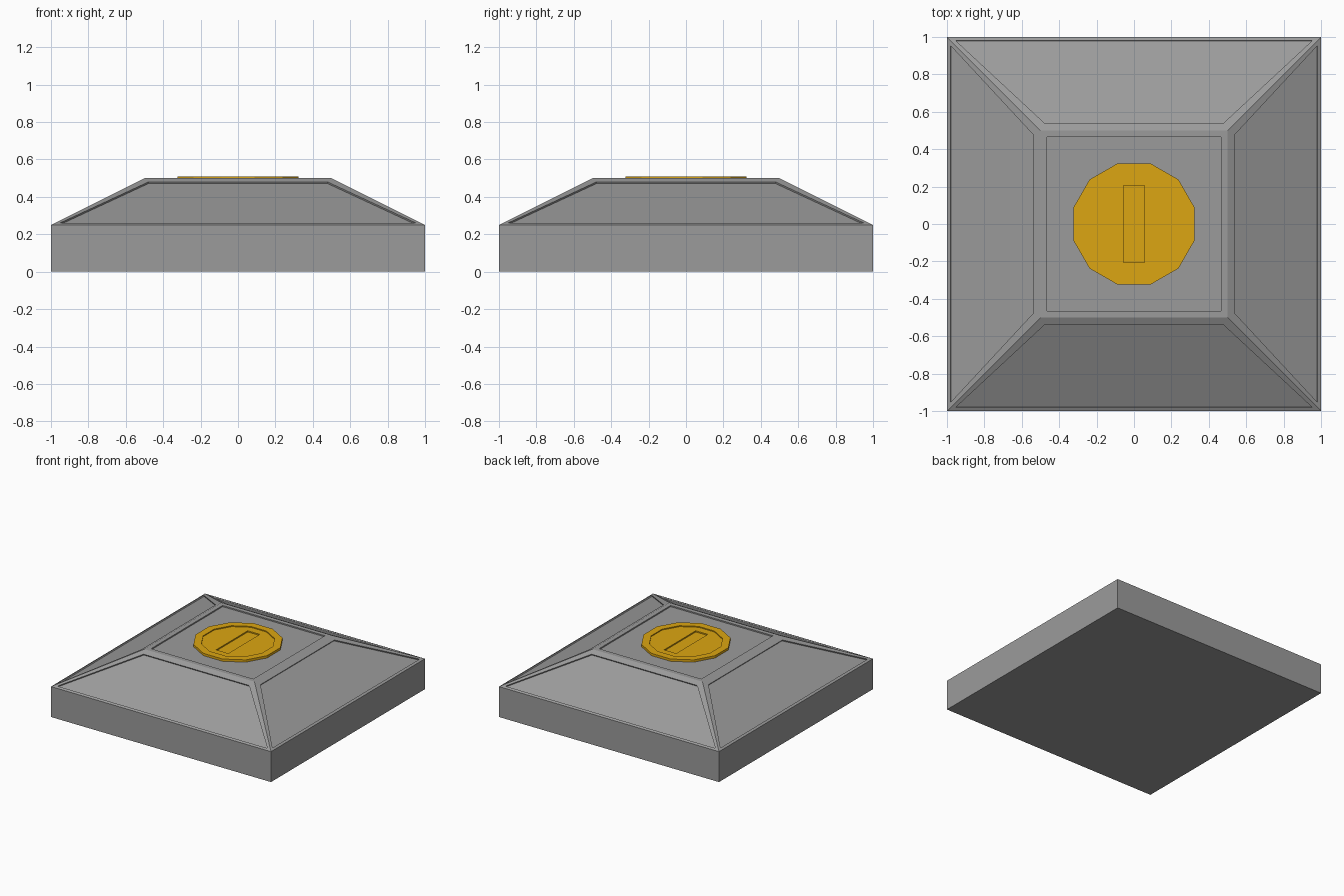
import bpy, bmesh, math
from mathutils import Matrix

default = bpy.data.objects.get("Cube")
if default:
    bpy.data.objects.remove(default, do_unlink=True)


def material(name, colour):
    mat = bpy.data.materials.new(name)
    mat.use_nodes = True
    mat.diffuse_color = colour
    mat.node_tree.nodes["Principled BSDF"].inputs["Base Color"].default_value = colour
    return mat


def finish(bm, name, mat):
    bmesh.ops.recalc_face_normals(bm, faces=bm.faces)
    mesh = bpy.data.meshes.new(name)
    bm.to_mesh(mesh)
    bm.free()
    mesh.materials.append(mat)
    obj = bpy.data.objects.new(name, mesh)
    bpy.context.collection.objects.link(obj)
    return obj


def recess(bm, face, border, depth):
    """Inset a face, then sink it with walls square to its surface."""
    bmesh.ops.inset_individual(bm, faces=[face], thickness=border)
    face.normal_update()
    normal = face.normal.copy()
    floor = bmesh.ops.extrude_discrete_faces(bm, faces=[face])["faces"][0]
    bmesh.ops.translate(bm, verts=floor.verts, vec=-depth * normal)


stone = material("stone grey", (0.33, 0.33, 0.33, 1))
gold = material("gold", (0.72, 0.38, 0.006, 1))

# Block: square plinth, with its top face pulled up into a flat-topped pyramid
bm = bmesh.new()
bmesh.ops.create_cube(bm, size=1, matrix=Matrix.Translation((0, 0, 0.125))
                      @ Matrix.Diagonal((2, 2, 0.25, 1)))
top = max(bm.faces, key=lambda f: f.calc_center_median().z)
top = bmesh.ops.extrude_discrete_faces(bm, faces=[top])["faces"][0]
bmesh.ops.scale(bm, verts=top.verts, vec=(0.5, 0.5, 1))
bmesh.ops.translate(bm, verts=top.verts, vec=(0, 0, 0.25))
bm.normal_update()

# Sunken panels on the top and on the four slopes
for face in [f for f in bm.faces if f.normal.z > 0.1]:
    recess(bm, face, 0.05, 0.01)
finish(bm, "block", stone)

# Coin: twelve-sided disc with a raised rim
bm = bmesh.new()
bmesh.ops.create_cone(bm, cap_ends=True, segments=12, radius1=0.336, radius2=0.336,
                      depth=0.02, matrix=Matrix.Translation((0, 0, 0.499))
                      @ Matrix.Rotation(math.radians(15), 4, "Z"))
bm.normal_update()
recess(bm, max(bm.faces, key=lambda f: f.calc_center_median().z), 0.06, 0.008)
coin = finish(bm, "coin", gold)

# Slot cut into the middle of the coin
bm = bmesh.new()
bmesh.ops.create_cube(bm, size=1, matrix=Matrix.Translation((0, 0, 0.516))
                      @ Matrix.Diagonal((0.11, 0.41, 0.05, 1)))
cutter = finish(bm, "slot_cutter", gold)
cutter.hide_render = True
cutter.hide_set(True)
cut = coin.modifiers.new("slot", "BOOLEAN")
cut.operation = "DIFFERENCE"
cut.solver = "EXACT"
cut.object = cutter
